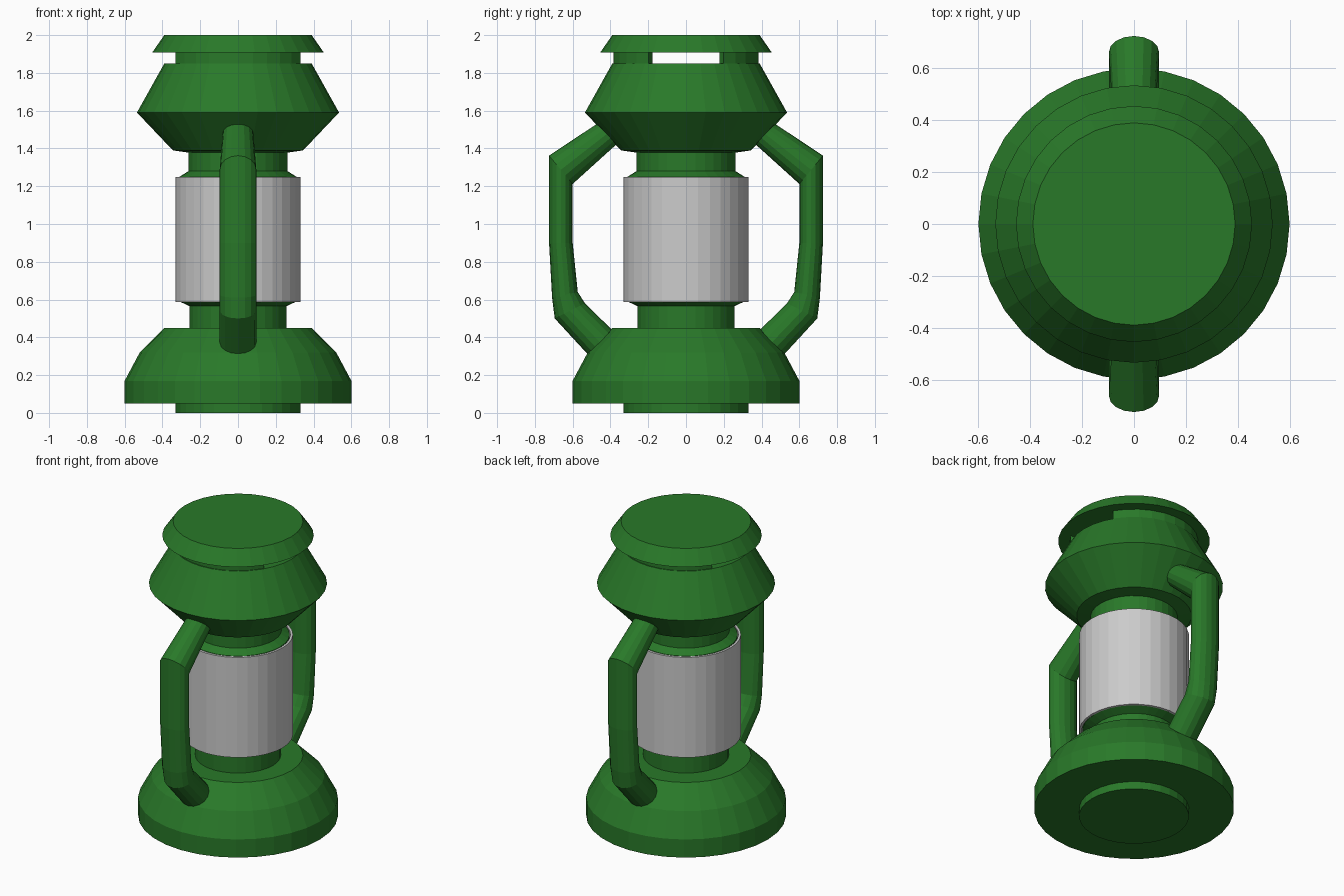
import bpy, bmesh, math
from mathutils import Vector

if "Cube" in bpy.data.objects:
    bpy.data.objects.remove(bpy.data.objects["Cube"])

SIDES = 32
green = bpy.data.materials.new("green")
green.diffuse_color = (0.022, 0.19, 0.022, 1)
green.use_nodes = True
green.node_tree.nodes["Principled BSDF"].inputs["Base Color"].default_value = green.diffuse_color


def finish(bm, name, mat):
    bmesh.ops.recalc_face_normals(bm, faces=bm.faces)
    me = bpy.data.meshes.new(name)
    bm.to_mesh(me)
    bm.free()
    ob = bpy.data.objects.new(name, me)
    bpy.context.collection.objects.link(ob)
    if mat:
        me.materials.append(mat)
    return ob


def bridge(bm, a, b):
    n = len(a)
    for i in range(n):
        bm.faces.new((a[i], a[(i + 1) % n], b[(i + 1) % n], b[i]))


def lathe(name, profile, mat=green, hollow=False):
    """Turn (radius, z) points about z; capped, or closed on itself if hollow."""
    bm = bmesh.new()
    rings = [[bm.verts.new((r * math.cos(math.tau * i / SIDES),
                            r * math.sin(math.tau * i / SIDES), z))
              for i in range(SIDES)] for r, z in profile]
    for a, b in zip(rings, rings[1:]):
        bridge(bm, a, b)
    if hollow:
        bridge(bm, rings[-1], rings[0])
    else:
        bm.faces.new(rings[0])
        bm.faces.new(rings[-1])
    return finish(bm, name, mat)


def arm(name, side, sections, n=16):
    """Elliptical tube through (outer y, z), (inner y, z), half width."""
    bm = bmesh.new()
    rings = []
    for outer, inner, w in sections:
        o, i = Vector(outer), Vector(inner)
        mid, half = (o + i) / 2, (o - i) / 2
        ring = []
        for k in range(n):
            t = math.tau * k / n
            p = mid + half * math.cos(t)
            ring.append(bm.verts.new((w * math.sin(t), side * p.x, p.y)))
        rings.append(ring)
    for a, b in zip(rings, rings[1:]):
        bridge(bm, a, b)
    bm.faces.new(rings[0])
    bm.faces.new(rings[-1])
    return finish(bm, name, green)


def vent_wall(name, side, r_out=0.385, r_in=0.345, z0=1.84, z1=1.915, n=11):
    """Curved wall holding the cap up, leaving the x sides open."""
    bm = bmesh.new()
    rings = []
    for k in range(n):
        t = math.radians(31 + 118 * k / (n - 1))
        rings.append([bm.verts.new((r * math.cos(t), side * r * math.sin(t), z))
                      for r, z in ((r_out, z0), (r_out, z1), (r_in, z1), (r_in, z0))])
    for a, b in zip(rings, rings[1:]):
        bridge(bm, a, b)
    bm.faces.new(rings[0])
    bm.faces.new(rings[-1])
    return finish(bm, name, green)


# Foot, rounded base, neck and lower glass holder
lathe("base", [(0.33, 0), (0.33, 0.05), (0.6, 0.05), (0.6, 0.17), (0.52, 0.32),
               (0.39, 0.45), (0.257, 0.45), (0.257, 0.565), (0.31, 0.59), (0.31, 0.6)])

# Thin-walled glass tube
lathe("glass", [(0.33, 0.587), (0.33, 1.25), (0.315, 1.25), (0.315, 0.587)],
      None, hollow=True)

# Upper glass holder, neck and hood
lathe("hood", [(0.31, 1.235), (0.31, 1.25), (0.262, 1.28), (0.262, 1.378),
               (0.345, 1.39), (0.535, 1.59), (0.39, 1.85)])

# Cap
lathe("cap", [(0.455, 1.907), (0.39, 2.0)])

# Vent walls and side arms on both sides
sections = [((0.40, 1.577), (0.30, 1.48), 0.08),
            ((0.475, 1.528), (0.37, 1.42), 0.082),
            ((0.725, 1.362), (0.6, 1.212), 0.097),
            ((0.725, 0.9), (0.6, 0.9), 0.097),
            ((0.709, 0.61), (0.573, 0.64), 0.097),
            ((0.695, 0.5), (0.535, 0.58), 0.097),
            ((0.52, 0.31), (0.40, 0.448), 0.097),
            ((0.46, 0.25), (0.34, 0.388), 0.097)]
for label, side in (("front", -1), ("back", 1)):
    vent_wall(label + "_vent_wall", side)
    arm(label + "_arm", side, sections)
